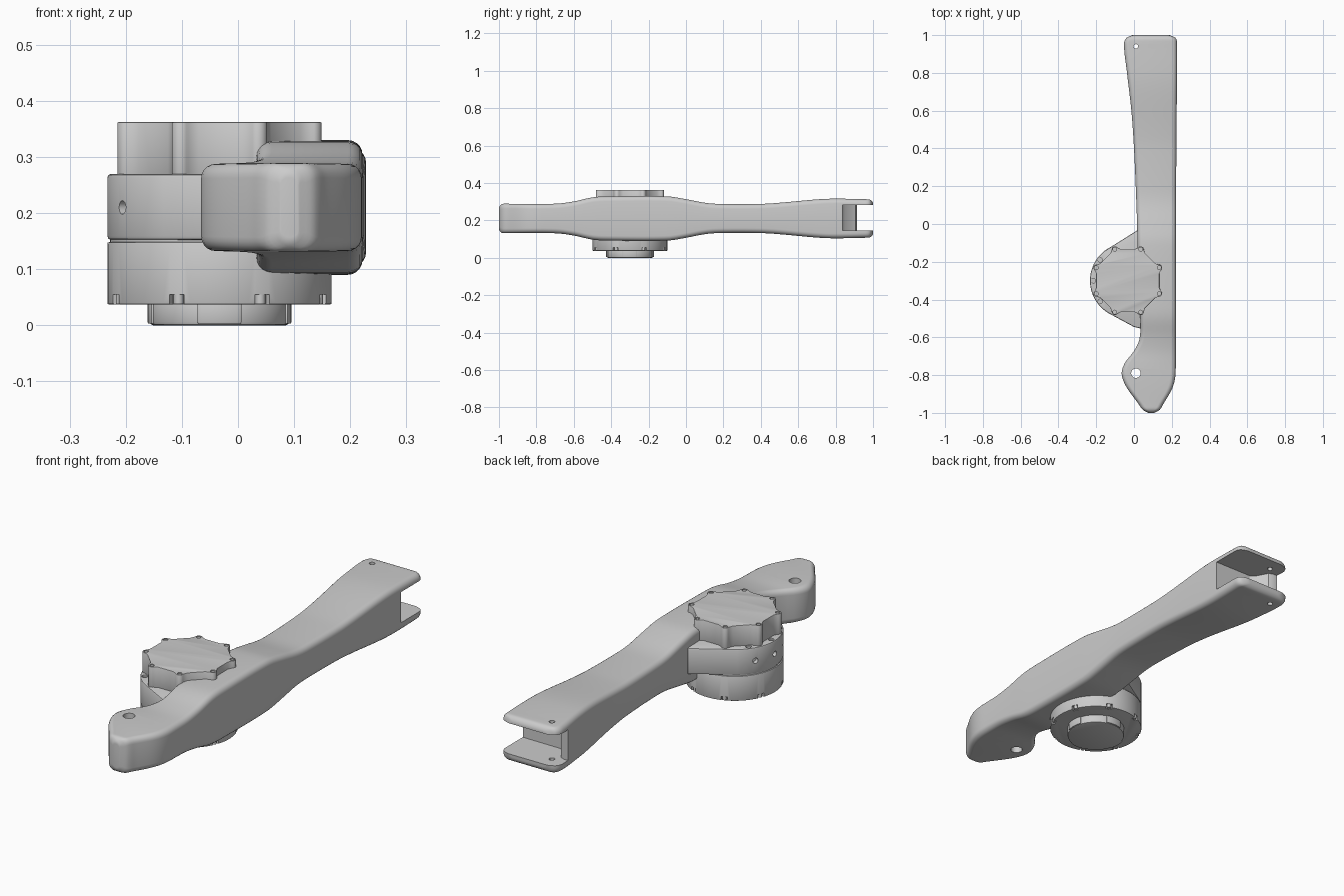
import bpy, bmesh
from math import sin, cos, pi, sqrt, radians

if "Cube" in bpy.data.objects:
    bpy.data.objects.remove(bpy.data.objects["Cube"])

CX, CY = -0.033, -0.3      # motor axis


def finish(name, bm, bevel=0):
    bmesh.ops.recalc_face_normals(bm, faces=bm.faces)
    me = bpy.data.meshes.new(name)
    bm.to_mesh(me)
    bm.free()
    ob = bpy.data.objects.new(name, me)
    bpy.context.collection.objects.link(ob)
    if bevel:
        m = ob.modifiers.new("bevel", 'BEVEL')
        m.width, m.segments = bevel, 2
        m.limit_method, m.angle_limit = 'ANGLE', radians(50)
        apply(ob, m)
    return ob


def activate(ob):
    bpy.ops.object.select_all(action='DESELECT')
    ob.select_set(True)
    bpy.context.view_layer.objects.active = ob


def apply(ob, m):
    activate(ob)
    bpy.ops.object.modifier_apply(modifier=m.name)


def smooth(ob):
    activate(ob)
    bpy.ops.object.shade_smooth_by_angle(angle=radians(30))


def prism(name, pts, z0, z1, bevel=0):
    bm = bmesh.new()
    lo = [bm.verts.new((x, y, z0)) for x, y in pts]
    hi = [bm.verts.new((x, y, z1)) for x, y in pts]
    bm.faces.new(lo)
    bm.faces.new(hi)
    n = len(pts)
    for i in range(n):
        j = (i + 1) % n
        bm.faces.new((lo[i], lo[j], hi[j], hi[i]))
    return finish(name, bm, bevel)


def arc(x, y, r, a0=0, a1=360, n=64):
    full = a1 - a0 == 360
    k = n if full else n - 1
    return [(x + r * cos(radians(a0 + (a1 - a0) * i / k)),
             y + r * sin(radians(a0 + (a1 - a0) * i / k))) for i in range(n)]


def polar(r, deg):
    return CX + r * cos(radians(deg)), CY + r * sin(radians(deg))


def cut(ob, cutter):
    cutter.hide_render = True
    m = ob.modifiers.new("cut", 'BOOLEAN')
    m.operation, m.solver, m.object = 'DIFFERENCE', 'EXACT', cutter
    apply(ob, m)
    bpy.data.objects.remove(cutter)


def curve(tab, y):
    # smooth interpolation through a short table
    n = len(tab)
    i = 0
    while i < n - 2 and y > tab[i + 1][0]:
        i += 1

    def slope(k):
        a, b = tab[max(k - 1, 0)], tab[min(k + 1, n - 1)]
        return (b[1] - a[1]) / (b[0] - a[0])
    (y0, v0), (y1, v1) = tab[i], tab[i + 1]
    h = y1 - y0
    t = (y - y0) / h
    return (v0 * (2*t**3 - 3*t**2 + 1) + v1 * (3*t**2 - 2*t**3)
            + h * slope(i) * (t**3 - 2*t**2 + t) + h * slope(i + 1) * (t**3 - t**2))


# Arm: rounded rectangle lofted along y
left = [(-1, .075), (-.985, .048), (-.95, .022), (-.87, -.036), (-.82, -.06), (-.78, -.065),
        (-.73, -.045), (-.68, -.005), (-.62, .026), (-.55, .034), (-.2, .022), (.1, .013),
        (.4, 0), (.6, -.014), (.8, -.037), (.95, -.053), (.985, -.04), (1, -.01)]
right = [(-1, .108), (-.985, .135), (-.95, .157), (-.88, .198), (-.83, .215), (-.77, .221),
         (0, .222), (.5, .225), (.95, .228), (.985, .22), (1, .19)]
half = [(-1, .079), (-.7, .079), (-.6, .091), (-.5, .113), (-.42, .118), (-.1, .118), (0, .103),
        (.1, .084), (.17, .078), (.4, .078), (.5, .084), (.7, .102), (.8, .106), (1, .102)]
bm = bmesh.new()
rings = []
N, R = 110, .026
for i in range(N + 1):
    y = -cos(pi * i / N)
    x0, x1, h = curve(left, y), curve(right, y), curve(half, y)
    d = 1 - abs(y)
    if d < R:
        h -= R - sqrt(R * R - (R - d) ** 2)
    r = min(R, (x1 - x0) * .45)
    ring = []
    for q, (px, pz) in enumerate([(x1 - r, h - r), (x0 + r, h - r), (x0 + r, r - h), (x1 - r, r - h)]):
        for x, z in arc(px, pz, r, q * 90, q * 90 + 90, 6):
            ring.append(bm.verts.new((x, y, .21 + z)))
    rings.append(ring)
for a, b in zip(rings, rings[1:]):
    for k in range(len(a)):
        j = (k + 1) % len(a)
        bm.faces.new((a[k], a[j], b[j], b[k]))
bm.faces.new(rings[0])
bm.faces.new(rings[-1])
arm = finish("arm", bm)
# fork slot, fork pin holes and tail hole
cut(arm, prism("slot_cutter", [(-.3, 1.1), (-.3, .914), (-.03, .914), (-.01, .905), (.02, .85),
                               (.04, .837), (.4, .834), (.4, 1.1)], .145, .283))
cut(arm, prism("pin_cutter", arc(.01, .94, .012, n=20), 0, .5))
cut(arm, prism("tail_cutter", arc(.01, -.79, .025, n=28), 0, .5))
smooth(arm)

# Motor base with screw notches round the lower rim
base = prism("motor_base", arc(CX, CY, .2, n=96), .037, .148, .003)
for k in range(8):
    a = 22.5 + 45 * k
    pts = [polar(.185, a - 4), polar(.215, a - 4), polar(.215, a + 4), polar(.185, a + 4)]
    cut(base, prism("notch_cutter", pts, .03, .055))
smooth(base)
for k in range(8):
    smooth(prism("base_screw", arc(*polar(.19, 22.5 + 45 * k), .009, n=16), .038, .06))

# Seam between base and clamp
smooth(prism("seam_ring", arc(CX, CY, .195), .14, .16))

# Clamp band, running tangentially into the arm
clamp = prism("clamp_band", [(.1, -.06), (.015, -.035)] + arc(CX, CY, .2, 128, 240, 40)
              + [(.0, -.545), (.035, -.553), (.1, -.54)], .152, .27, .007)
for a in (143, 180, 217):
    cut(clamp, prism("recess_cutter", arc(*polar(.182, a), .012, n=16), .262, .3))
for a in (150, 180, 210):
    hole = prism("side_hole_cutter", arc(0, 0, .012, n=20), -.02, .02)
    hole.rotation_euler = (0, pi / 2, radians(a))
    hole.location = (*polar(.2, a), .21)
    bpy.context.view_layer.update()
    cut(clamp, hole)
smooth(clamp)

# Top cap: eight screw lobes joined by flat sides
pts = []
for k in range(8):
    a = 22.5 + 45 * k
    pts += [polar(.171, a - 10)] + arc(*polar(.179, a), .0165, a - 75, a + 75, 9) + [polar(.171, a + 10)]
cap = prism("top_cap", pts, .255, .362, .002)
for k in range(8):
    cut(cap, prism("screw_cutter", arc(*polar(.18, 22.5 + 45 * k), .010, n=16), .354, .4))
smooth(cap)
for k in range(8):
    smooth(prism("cap_screw", arc(*polar(.18, 22.5 + 45 * k), .007, n=12), .34, .359))

# Output flange with four shallow pads
smooth(prism("output_flange", arc(CX, CY, .124, n=72), 0, .045, .006))
for k in range(4):
    a = 90 * k
    pad = arc(CX, CY, .128, a - 18, a + 18, 10) + arc(CX, CY, .1, a + 18, a - 18, 10)
    smooth(prism("flange_pad", pad, .003, .045, .002))
